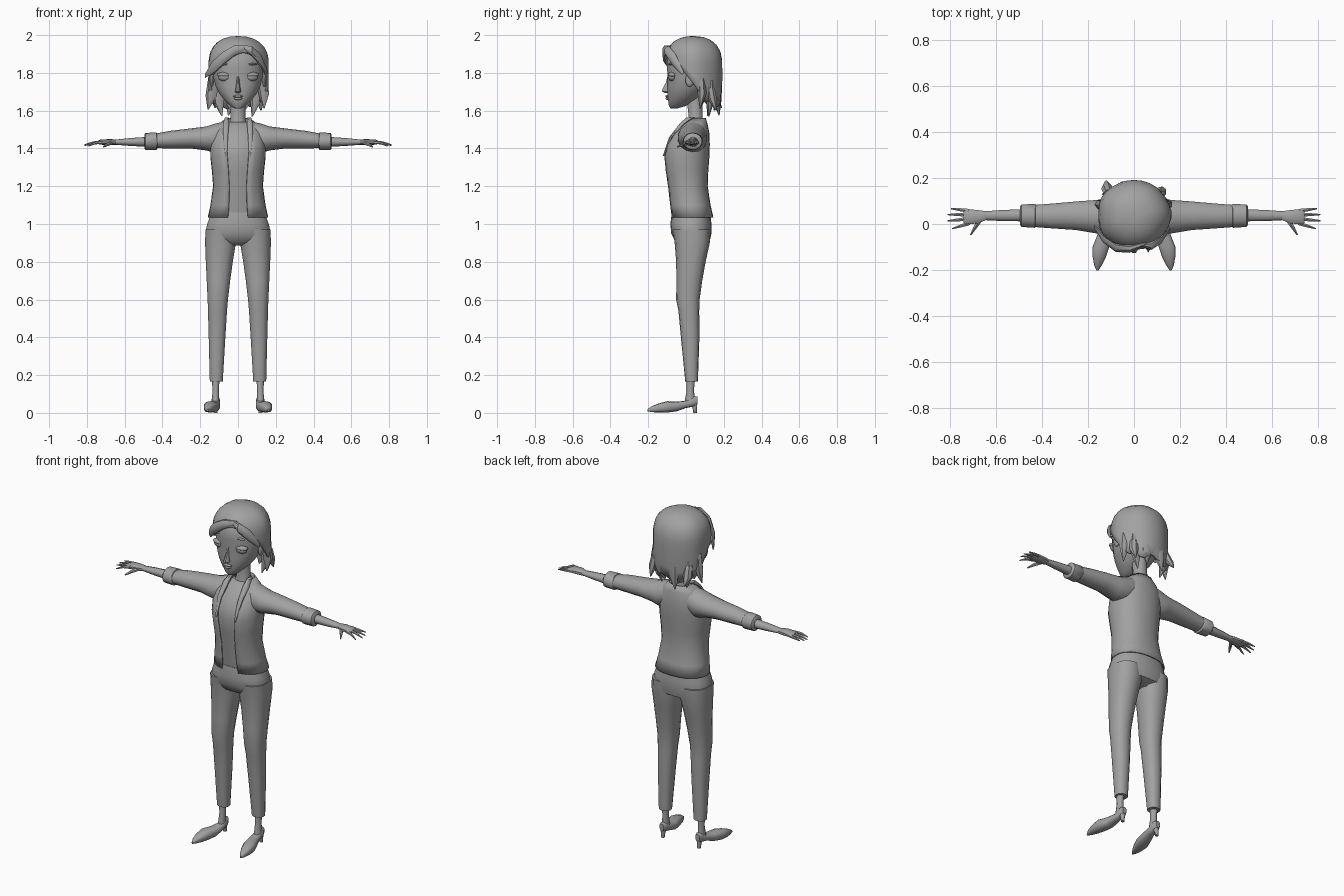
import bpy, bmesh, math
from mathutils import Vector

grey = bpy.data.materials.new("plain grey")
grey.diffuse_color = (0.36, 0.36, 0.36, 1)


def finish(bm, name, angle=45, thick=0):
    bmesh.ops.remove_doubles(bm, verts=bm.verts, dist=0.0004)
    bmesh.ops.recalc_face_normals(bm, faces=bm.faces)
    me = bpy.data.meshes.new(name)
    bm.to_mesh(me)
    bm.free()
    ob = bpy.data.objects.new(name, me)
    bpy.context.collection.objects.link(ob)
    me.materials.append(grey)
    if thick:
        m = ob.modifiers.new("thickness", 'SOLIDIFY')
        m.thickness, m.offset = thick, -1
    bpy.ops.object.select_all(action='DESELECT')
    ob.select_set(True)
    bpy.context.view_layer.objects.active = ob
    bpy.ops.object.shade_smooth_by_angle(angle=math.radians(angle))
    return ob


def loft(name, axis, rings, n=14, s=1, power=1.0, gap=None, angle=45, thick=0):
    """Skin oval rings (position, a0, a1, b0, b1) along an axis; s mirrors x.
    gap lists a half opening angle per ring, centred on the front."""
    bm = bmesh.new()
    rows = []
    for k, (p, a0, a1, b0, b1) in enumerate(rings):
        row = []
        for i in range(n):
            if gap:
                g = gap[k]
                t = -math.pi / 2 + g + (2 * math.pi - 2 * g) * i / (n - 1)
            else:
                t = 2 * math.pi * (i + 0.5) / n
            c, d = math.cos(t), math.sin(t)
            a = (a0 + a1) / 2 + (a1 - a0) / 2 * math.copysign(abs(c) ** power, c)
            b = (b0 + b1) / 2 + (b1 - b0) / 2 * math.copysign(abs(d) ** power, d)
            co = {'z': (a, b, p), 'x': (p, a, b), 'y': (a, p, b)}[axis]
            row.append(bm.verts.new((co[0] * s, co[1], co[2])))
        rows.append(row)
    for r0, r1 in zip(rows, rows[1:]):
        for i in range(n - 1 if gap else n):
            j = (i + 1) % n
            bm.faces.new((r0[i], r0[j], r1[j], r1[i]))
    if not gap:
        bm.faces.new(rows[0])
        bm.faces.new(rows[-1])
    return finish(bm, name, angle, thick)


def spike(name, axis, pts, n=6, s=1):
    """Tapering strand through (x, y, z, half width a, half width b)."""
    k = {'x': (0, 1, 2), 'y': (1, 0, 2), 'z': (2, 0, 1)}[axis]
    rings = [(q[k[0]], q[k[1]] - q[3], q[k[1]] + q[3], q[k[2]] - q[4], q[k[2]] + q[4]) for q in pts]
    return loft(name, axis, rings, n, s)


def ball(name, loc, size, seg=14):
    bm = bmesh.new()
    bmesh.ops.create_uvsphere(bm, u_segments=seg, v_segments=8, radius=1)
    for v in bm.verts:
        v.co = Vector(loc) + Vector([v.co[i] * size[i] for i in range(3)])
    return finish(bm, name, 60)


# torso: shirt under an open jacket
torso = [(1.035, .160, -.080, .145), (1.10, .146, -.088, .130), (1.20, .132, -.100, .115),
         (1.28, .138, -.113, .118), (1.36, .147, -.122, .124), (1.42, .147, -.110, .126),
         (1.48, .138, -.072, .124), (1.525, .105, -.030, .115), (1.56, .066, .000, .105)]
loft("jacket", 'z', [(z, -w, w, a, b) for z, w, a, b in torso], 23, power=.9,
     gap=[.30, .30, .32, .34, .36, .40, .46, .6, .8], thick=.007)
loft("shirt", 'z', [(z + .01 * (z < 1.04), -w + .008, w - .008, a + .009, b - .009)
                    for z, w, a, b in torso[:-1]] + [(1.54, -.045, .045, .005, .09)], 18, power=.9)

# trousers
loft("trouser_hips", 'z', [(1.06, -.142, .142, -.075, .128), (1.0, -.165, .165, -.083, .135),
     (.95, -.176, .176, -.078, .135), (.905, -.165, .165, -.055, .125), (.885, -.09, .09, -.02, .08)], 18, power=.85)
for s, side in ((1, "left"), (-1, "right")):
    loft("trouser_leg_" + side, 'z', [
        (.97, .008, .174, -.070, .130), (.90, .009, .176, -.060, .126), (.80, .026, .172, -.052, .104),
        (.70, .040, .167, -.051, .086), (.60, .052, .162, -.052, .072), (.54, .057, .160, -.040, .070),
        (.40, .066, .156, -.027, .071), (.165, .080, .150, -.004, .063)], 14, s, .85)
    loft("ankle_" + side, 'z', [(.20, .096, .140, .002, .050), (.12, .100, .136, .004, .042),
         (.05, .098, .140, -.010, .050)], 10, s)
    # pointed low-heeled shoe, splayed outwards
    loft("shoe_" + side, 'y', [
        (.062, .105, .132, .045, .085), (.045, .096, .140, .034, .090), (.0, .094, .145, .026, .064),
        (-.05, .095, .162, .008, .060), (-.10, .106, .182, .002, .062), (-.145, .122, .181, .002, .050),
        (-.18, .140, .174, .004, .036), (-.203, .155, .164, .008, .020)], 10, s, .75)
    loft("shoe_heel_" + side, 'z', [(0, .109, .130, .038, .058), (.025, .107, .132, .034, .058),
         (.055, .101, .136, .022, .062)], 8, s)
    # sleeve, turned-back cuff and forearm
    loft("sleeve_" + side, 'x', [
        (.06, -.02, .108, 1.41, 1.545), (.12, -.045, .112, 1.375, 1.532), (.17, -.042, .106, 1.39, 1.516),
        (.25, -.028, .100, 1.400, 1.506), (.36, -.020, .090, 1.400, 1.493), (.44, -.014, .084, 1.402, 1.478)], 14, s)
    loft("sleeve_cuff_" + side, 'x', [(.425, -.012, .084, 1.402, 1.474), (.432, -.018, .089, 1.392, 1.485),
         (.490, -.014, .086, 1.393, 1.482), (.496, -.006, .078, 1.400, 1.474)], 14, s)
    loft("forearm_" + side, 'x', [(.47, .010, .066, 1.408, 1.462), (.58, .012, .062, 1.414, 1.454),
         (.655, .016, .056, 1.420, 1.446)], 10, s)
    # hand with four fingers and a thumb
    loft("palm_" + side, 'x', [(.645, .016, .056, 1.419, 1.447), (.68, .002, .062, 1.418, 1.450),
         (.73, -.004, .066, 1.420, 1.446), (.742, .004, .06, 1.424, 1.440)], 10, s, .8)
    for f, (y0, y1, x1, z1) in enumerate([(.004, -.020, .792, 1.413), (.023, .014, .812, 1.416),
                                          (.041, .041, .812, 1.420), (.057, .067, .798, 1.426)]):
        spike(f"finger_{f + 1}_{side}", 'x', [(.715, y0, 1.433, .010, .010),
              ((.715 + x1) / 2, (y0 + y1) / 2, 1.430, .008, .008), (x1, y1, z1, .003, .003)], 6, s)
    spike("thumb_" + side, 'y', [(.668, .022, 1.430, .014, .010), (.690, -.012, 1.422, .011, .009),
          (.712, -.048, 1.408, .004, .004)], 6, s)
    # collar flap beside the neck
    loft("jacket_lapel_" + side, 'z', [(1.36, .058, .066, -.124, -.112), (1.46, .052, .080, -.090, -.070),
         (1.53, .046, .082, -.036, .0), (1.565, .046, .070, .0, .05)], 8, s)

# neck and head
loft("neck", 'z', [(1.50, -.062, .062, -.005, .10), (1.56, -.040, .040, .014, .090),
     (1.68, -.040, .040, .0, .088)], 12)
loft("head", 'z', [(1.612, -.018, .018, -.082, -.045), (1.625, -.040, .040, -.091, .0),
     (1.655, -.072, .072, -.096, .05), (1.69, -.100, .100, -.099, .09), (1.73, -.120, .120, -.100, .12),
     (1.78, -.133, .133, -.098, .14), (1.83, -.138, .138, -.103, .15), (1.89, -.130, .130, -.100, .15),
     (1.94, -.10, .10, -.065, .13), (1.965, -.05, .05, -.01, .09)], 20, power=.92)
loft("nose", 'z', [(1.693, -.008, .008, -.112, -.09), (1.702, -.018, .018, -.129, -.08),
     (1.715, -.014, .014, -.126, -.08), (1.75, -.009, .009, -.107, -.08), (1.79, -.007, .007, -.097, -.08)], 8)
ball("upper_lip", (0, -.097, 1.676), (.027, .012, .007))
ball("lower_lip", (0, -.096, 1.664), (.022, .012, .008))
for s, side in ((1, "left"), (-1, "right")):
    ball("eye_" + side, (s * .070, -.071, 1.778), (.036, .023, .023))
    ball("eyelid_" + side, (s * .071, -.071, 1.790), (.041, .025, .015))
    ball("brow_" + side, (s * .066, -.082, 1.846), (.036, .012, .006))
    ball("ear_" + side, (s * .138, .020, 1.762), (.012, .024, .036), 10)

# hair shell: hem height follows the direction around the head
hem = [(-180, 1.64), (-150, 1.60), (-135, 1.65), (-115, 1.63), (-96, 1.72), (-75, 1.80), (-58, 1.79),
       (-35, 1.835), (-12, 1.885), (8, 1.915), (30, 1.90), (50, 1.84), (72, 1.80), (96, 1.72),
       (115, 1.64), (135, 1.66), (150, 1.60), (165, 1.65), (180, 1.64)]


def hem_at(d):
    for (d0, z0), (d1, z1) in zip(hem, hem[1:]):
        if d <= d1:
            return z0 + (z1 - z0) * (d - d0) / (d1 - d0)


bm = bmesh.new()
rows = []
for j in range(10):
    row = []
    for i in range(30):
        d = -180 + 12 * i
        low, a = hem_at(d), math.radians(d)
        z = low + (1.995 - low) * math.sin(j / 9 * math.pi / 2)
        k = max(0, 1 - (max(0, z - 1.85) / .145) ** 2.3) ** (1 / 2.3)
        k -= max(0, 1.72 - z) * .6
        depth = .158 if abs(d) < 90 else .150
        lump = 1 + .025 * math.sin(5 * a)
        row.append(bm.verts.new((.160 * k * lump * math.sin(a), .042 - depth * k * math.cos(a), z)))
    rows.append(row)
for r0, r1 in zip(rows, rows[1:]):
    for i in range(30):
        bm.faces.new((r0[i], r0[(i + 1) % 30], r1[(i + 1) % 30], r1[i]))
finish(bm, "hair_cap", 30, .015)

# loose locks: root, middle, tip, half width
locks = [((-.128, .08, 1.78), (-.140, .085, 1.68), (-.158, .075, 1.605), .032),
         ((-.095, .13, 1.76), (-.105, .13, 1.66), (-.085, .115, 1.572), .034),
         ((-.03, .16, 1.76), (-.035, .165, 1.66), (-.05, .175, 1.575), .036),
         ((.04, .16, 1.76), (.045, .160, 1.66), (.035, .15, 1.60), .036),
         ((.095, .13, 1.76), (.098, .13, 1.66), (.075, .12, 1.568), .034),
         ((.128, .08, 1.78), (.138, .085, 1.69), (.138, .075, 1.612), .030),
         ((-.11, .13, 1.72), (-.118, .155, 1.66), (-.122, .188, 1.615), .025),
         ((.11, .13, 1.72), (.118, .14, 1.66), (.122, .160, 1.60), .025)]
for k, (p, q, r, w) in enumerate(locks):
    spike(f"hair_lock_{k + 1}", 'z', [(*p, w * .9, .022), (*q, w, .024), (*r, .003, .003)], 7)
# swept fringe on both sides of the parting
spike("fringe_right", 'x', [(.05, -.085, 1.935, .008, .012), (-.02, -.107, 1.918, .020, .030),
      (-.08, -.100, 1.878, .023, .036), (-.135, -.060, 1.828, .022, .036), (-.174, -.010, 1.785, .008, .012)], 8)
spike("fringe_left", 'x', [(.03, -.090, 1.935, .008, .012), (.075, -.095, 1.915, .020, .026),
      (.12, -.065, 1.872, .020, .032), (.155, -.020, 1.805, .008, .014)], 8)
